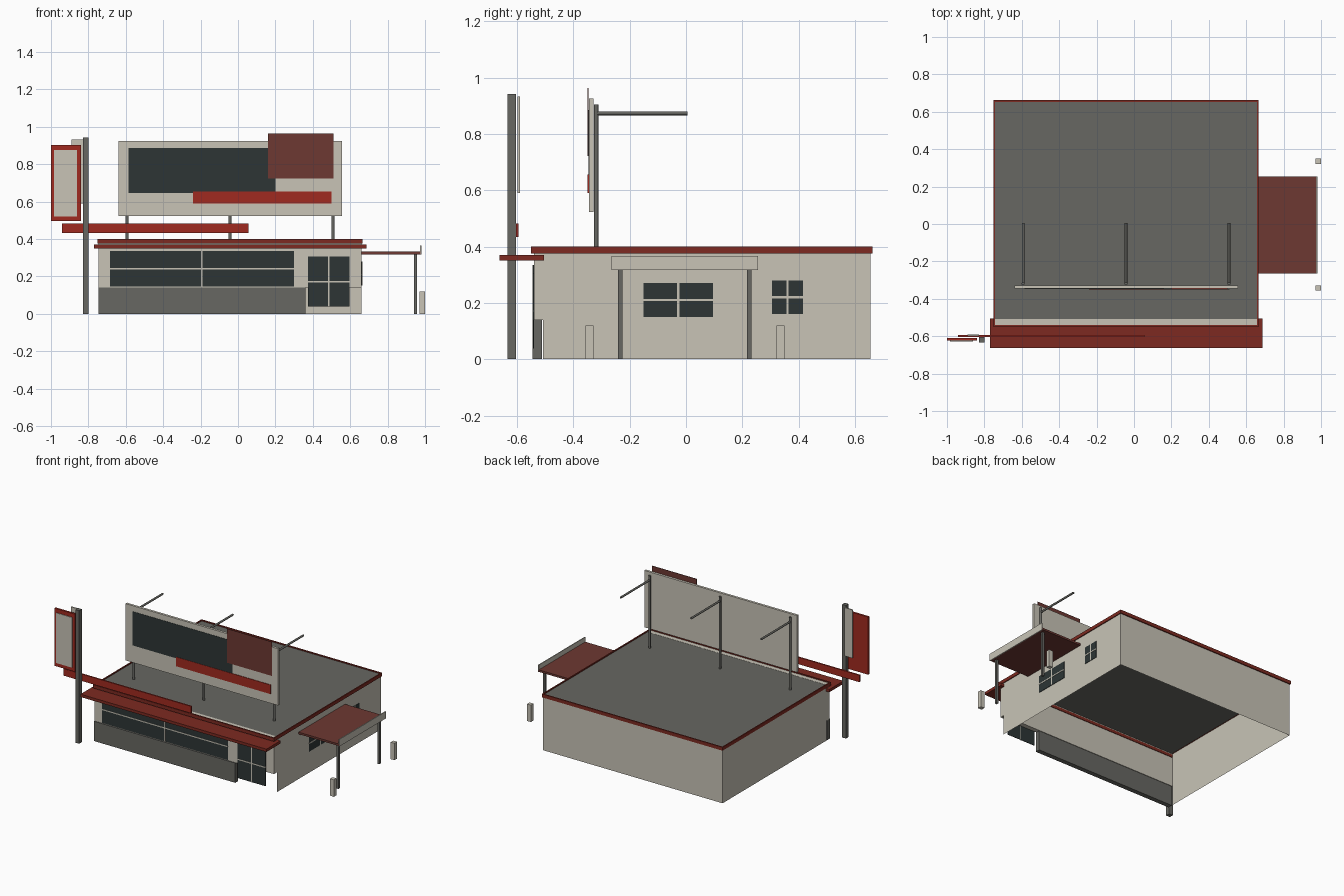
import bpy, bmesh, math
from mathutils import Matrix, Vector

if "Cube" in bpy.data.objects:
    bpy.data.objects.remove(bpy.data.objects["Cube"], do_unlink=True)


def material(name, r, g, b):
    m = bpy.data.materials.new(name)
    m.use_nodes = True
    m.diffuse_color = (r, g, b, 1)
    m.node_tree.nodes["Principled BSDF"].inputs["Base Color"].default_value = (r, g, b, 1)
    return m


CREAM = material("cream_plaster", .58, .55, .47)
GLASS = material("dark_glass", .026, .036, .036)
GREY = material("warm_grey", .136, .136, .122)
RED = material("bright_red", .352, .023, .014)
BRICK = material("dark_red", .205, .023, .015)
MAROON = material("maroon", .153, .04, .032)


def finish(name, bm, mat):
    mesh = bpy.data.meshes.new(name)
    bm.to_mesh(mesh)
    bm.free()
    mesh.materials.append(mat)
    obj = bpy.data.objects.new(name, mesh)
    bpy.context.collection.objects.link(obj)
    return obj


def box(name, mat, x, y, z, open_sides=()):
    """Box between the given ranges; faces along open_sides are removed."""
    bm = bmesh.new()
    bmesh.ops.create_cube(bm, size=1)
    drop = [f for f in bm.faces if any(f.normal.dot(Vector(d)) > .9 for d in open_sides)]
    bmesh.ops.delete(bm, geom=drop, context='FACES')
    for v in bm.verts:
        v.co = [(r[0] + r[1]) / 2 + c * (r[1] - r[0]) for c, r in zip(v.co, (x, y, z))]
    return finish(name, bm, mat)


def rod(name, mat, start, end, radius):
    """Round post or arm between two points."""
    a, b = Vector(start), Vector(end)
    bm = bmesh.new()
    bmesh.ops.create_cone(bm, cap_ends=True, segments=12, radius1=radius,
                          radius2=radius, depth=(b - a).length)
    turn = (b - a).to_track_quat('Z', 'Y').to_matrix().to_4x4()
    bm.transform(Matrix.Translation((a + b) / 2) @ turn)
    obj = finish(name, bm, mat)
    for p in obj.data.polygons:
        p.use_smooth = len(p.vertices) == 4
    return obj


def window(name, side, at, across, z):
    """Thin glass plate with a cross of glazing bars, on the front or side wall."""
    mid, high, bar = sum(across) / 2, sum(z) / 2, .004
    step = -1 if side == "front" else 1

    def plate(part, mat, u, w, depth):
        d = sorted((at, at + step * depth))
        x, y = (u, d) if side == "front" else (d, u)
        box(name + part, mat, x, y, w)

    plate("_glass", GLASS, across, z, .003)
    plate("_upright_bar", CREAM, (mid - bar, mid + bar), z, .005)
    plate("_cross_bar", CREAM, across, (high - bar, high + bar), .005)


# Building shell, front upper wall and low front wall
box("building_walls", CREAM, (-.745, .66), (-.508, .655), (0, .385),
    [(0, 0, -1), (0, 0, 1), (0, -1, 0)])
box("front_upper_wall", CREAM, (-.745, .66), (-.54, -.508), (.14, .394))
box("front_low_wall", GREY, (-.745, .36), (-.545, -.512), (0, .14))

# Roof and its edging
box("roof", GREY, (-.744, .659), (-.508, .654), (.378, .393))
for name, x in (("left_roof_trim", (.658, .666)), ("right_roof_trim", (-.75, -.742))):
    box(name, BRICK, x, (-.55, .662), (.376, .4))
for name, y in (("front_roof_trim", (-.55, -.54)), ("back_roof_trim", (.653, .662))):
    box(name, BRICK, (-.75, .666), y, (.376, .4))
box("front_awning", BRICK, (-.77, .686), (-.662, -.504), (.35, .37))

# Windows and door
window("front_window", "front", -.54, (-.685, .3), (.145, .335))
window("door", "front", -.54, (.375, .597), (.038, .305))
window("side_window_large", "side", .66, (-.15, .095), (.15, .27))
window("side_window_small", "side", .66, (.305, .415), (.16, .28))

# Side canopy with posts and bollards
box("canopy_roof", MAROON, (.66, .976), (-.265, .255), (.318, .332))
box("canopy_fascia", CREAM, (.974, .98), (-.265, .255), (.316, .366))
for i, y in enumerate((-.234, .224)):
    box(f"canopy_post_{i}", GREY, (.94, .956), (y - .008, y + .008), (0, .32))
for i, y in enumerate((-.342, .336)):
    box(f"bollard_{i}", CREAM, (.97, 1), (y - .014, y + .014), (0, .12))

# Rooftop billboard
box("billboard", CREAM, (-.64, .556), (-.345, -.328), (.523, .925))
box("billboard_dark_panel", GLASS, (-.585, .2), (-.347, -.345), (.645, .885))
box("billboard_maroon_panel", MAROON, (.16, .51), (-.35, -.347), (.722, .963))
box("billboard_red_bar", RED, (-.24, .5), (-.349, -.345), (.59, .655))
for i, x in enumerate((-.593, -.043, .508)):
    rod(f"billboard_post_{i}", GREY, (x, -.319, .39), (x, -.319, .905), .008)
    rod(f"billboard_arm_{i}", GREY, (x, -.319, .873), (x, .005, .873), .007)

# Roadside pole with hanging signs and long red beam
box("sign_pole", GREY, (-.83, -.8), (-.634, -.604), (0, .942))
box("red_sign", RED, (-1, -.84), (-.624, -.61), (.495, .903))
box("red_sign_face", CREAM, (-.985, -.86), (-.628, -.624), (.52, .875))
box("back_sign", CREAM, (-.89, -.83), (-.598, -.59), (.59, .932))
box("long_red_beam", RED, (-.942, .055), (-.604, -.594), (.433, .482))
